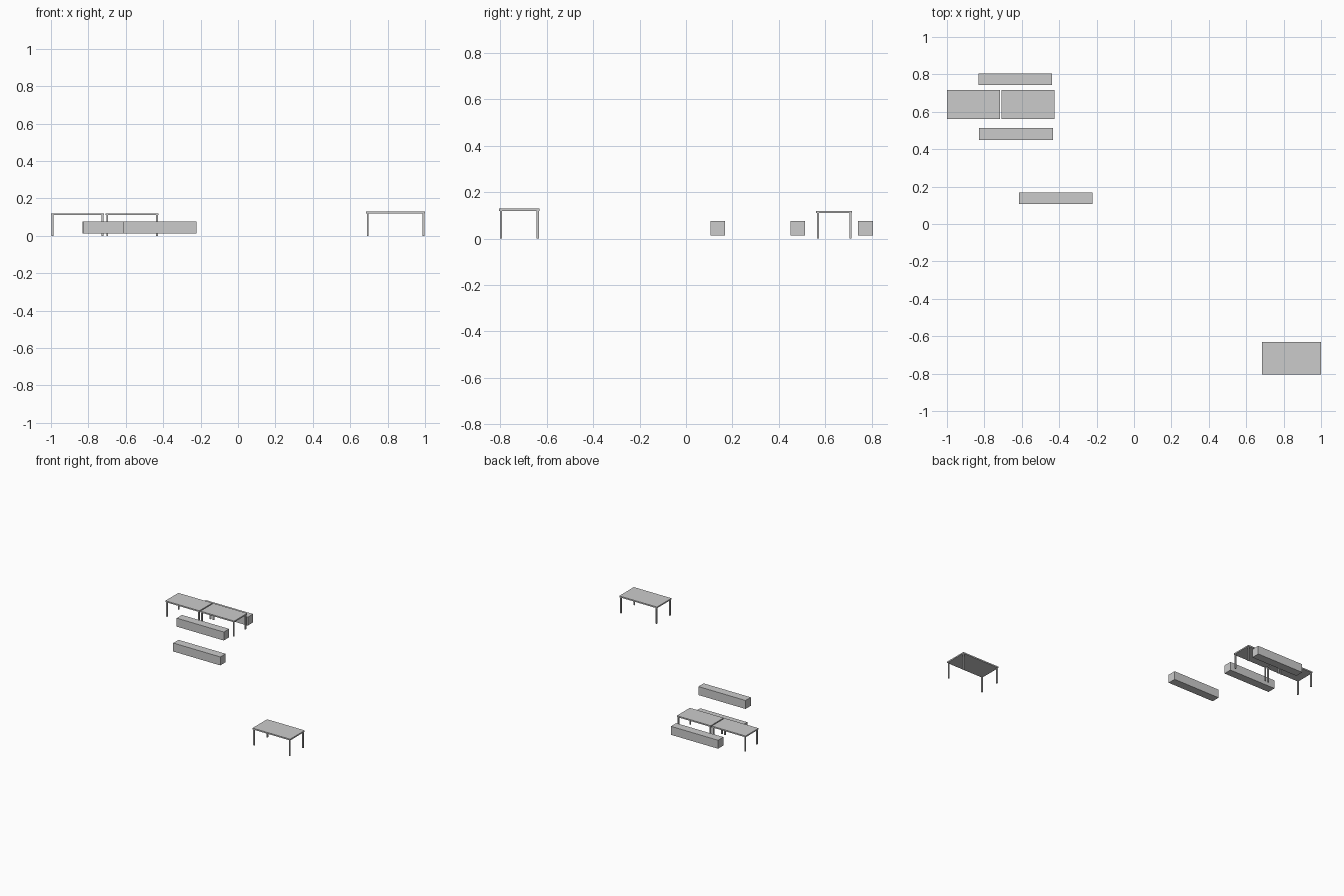
import bpy, bmesh
from mathutils import Vector

if "Cube" in bpy.data.objects:
    bpy.data.objects.remove(bpy.data.objects["Cube"])


def add_box(bm, lo, hi):
    """Axis-aligned box between two corners."""
    lo, hi = Vector(lo), Vector(hi)
    verts = bmesh.ops.create_cube(bm, size=1)["verts"]
    for v in verts:
        v.co = (lo + hi) / 2 + v.co * (hi - lo)


def make_object(name, boxes):
    bm = bmesh.new()
    for lo, hi in boxes:
        add_box(bm, lo, hi)
    mesh = bpy.data.meshes.new(name)
    bm.to_mesh(mesh)
    bm.free()
    bpy.context.collection.objects.link(bpy.data.objects.new(name, mesh))


def make_table(name, x0, x1, y0, y1, height, thick=0.01, leg=0.0095):
    under = height - thick
    make_object(name + "_top", [((x0, y0, under), (x1, y1, height))])
    # four square legs, slightly inset from the edge
    dx, dy = 0.004, 0.003
    legs = []
    for x in (x0 + dx, x1 - dx - leg):
        for y in (y0 + dy, y1 - dy - leg):
            legs.append(((x, y, 0), (x + leg, y + leg, under)))
    make_object(name + "_legs", legs)


# Tables: a pair side by side and a larger one apart
make_table("left_table", -1.0, -0.716, 0.561, 0.716, 0.12)
make_table("middle_table", -0.708, -0.425, 0.561, 0.716, 0.12)
make_table("large_table", 0.685, 1.0, -0.805, -0.631, 0.13)

# Bench blocks
benches = {
    "back_bench": (-0.832, 0.742),
    "middle_bench": (-0.828, 0.450),
    "front_bench": (-0.616, 0.106),
}
for name, (x, y) in benches.items():
    make_object(name, [((x, y, 0.013), (x + 0.394, y + 0.063, 0.077))])
